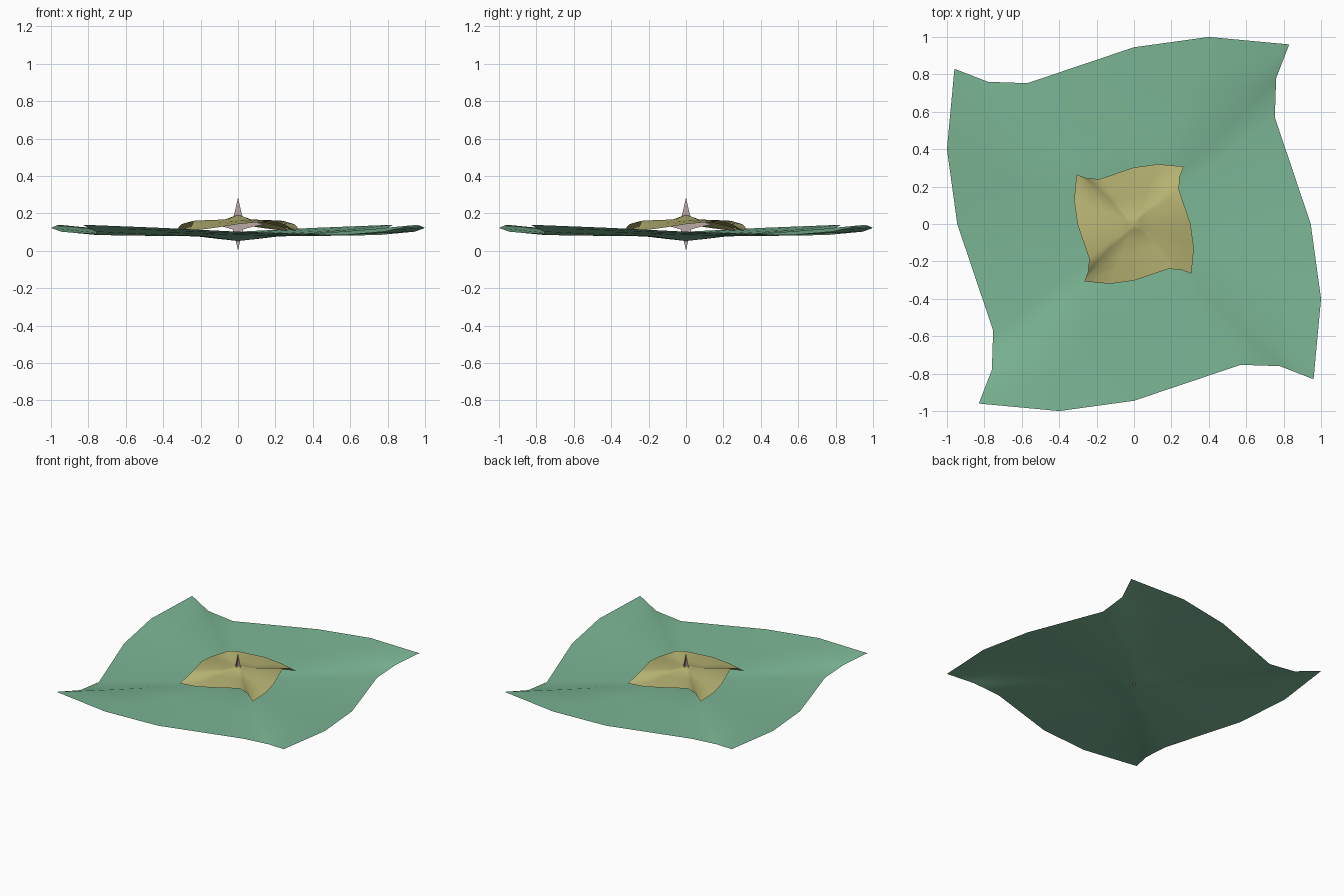
import bpy
import math

if "Cube" in bpy.data.objects:
    bpy.data.objects.remove(bpy.data.objects["Cube"])

# One quarter of the swirled square outline (clockwise): x, y, edge height above centre
QUARTER = [(-0.96, 0.83, 0.087), (-0.78, 0.76, 0.05), (-0.57, 0.753, 0.032),
           (0.0, 0.945, 0.05), (0.4, 1.0, 0.07)]
RINGS = [0.12, 0.25, 0.5, 0.75, 1.0]


def material(name, rgb):
    m = bpy.data.materials.new(name)
    m.diffuse_color = (*rgb, 1)
    m.use_nodes = True
    m.node_tree.nodes["Principled BSDF"].inputs["Base Color"].default_value = m.diffuse_color
    return m


def make(name, verts, faces, mat, smooth=False):
    me = bpy.data.meshes.new(name)
    me.from_pydata(verts, [], faces)
    me.materials.append(mat)
    for p in me.polygons:
        p.use_smooth = smooth
    ob = bpy.data.objects.new(name, me)
    bpy.context.collection.objects.link(ob)
    return ob


def sheet(name, scale, z0, sign, mat):
    """Swirled sheet: sign +1 cups upwards, -1 domes downwards."""
    outline = []
    pts = QUARTER
    for _ in range(4):
        outline += pts
        pts = [(y, -x, h) for x, y, h in pts]
    n = len(outline)
    verts, faces = [(0, 0, z0)], []
    for t in RINGS:
        tip = 0.024 * min(1, t / 0.25)
        for x, y, h in outline:
            z = z0 + sign * (tip + (h - 0.024) * t ** 1.6)
            verts.append((x * t * scale, y * t * scale, z))
    for i in range(n):
        j = (i + 1) % n
        faces.append((0, 1 + j, 1 + i))
        for r in range(len(RINGS) - 1):
            a, b = 1 + r * n, 1 + (r + 1) * n
            faces.append((a + i, a + j, b + j, b + i))
    return make(name, verts, faces, mat, True)


# Large lower leaf and small domed upper leaf
sheet("lower_sheet", 1.0, 0.052, 1, material("green", (0.2, 0.47, 0.3)))
sheet("upper_sheet", 0.32, 0.192, -1, material("olive", (0.47, 0.45, 0.17)))

# Star-shaped centre: two crossed upright planes
R, CZ = 0.142, 0.142
arm = [(1.0, 0.0), (0.42, 0.13), (0.2, 0.2), (0.13, 0.42)]
star = []
for k in range(4):
    c, s = round(math.cos(k * math.pi / 2)), round(math.sin(k * math.pi / 2))
    star += [(R * (u * c - v * s), R * (u * s + v * c)) for u, v in arm]
pink = material("pale_pink", (0.5, 0.4, 0.38))
m = len(star)
fan = [(0, 1 + i, 1 + (i + 1) % m) for i in range(m)]
make("star_front", [(0, 0, CZ)] + [(u, 0, CZ + v) for u, v in star], fan, pink)
make("star_side", [(0, 0, CZ)] + [(0, u, CZ + v) for u, v in star], fan, pink)
